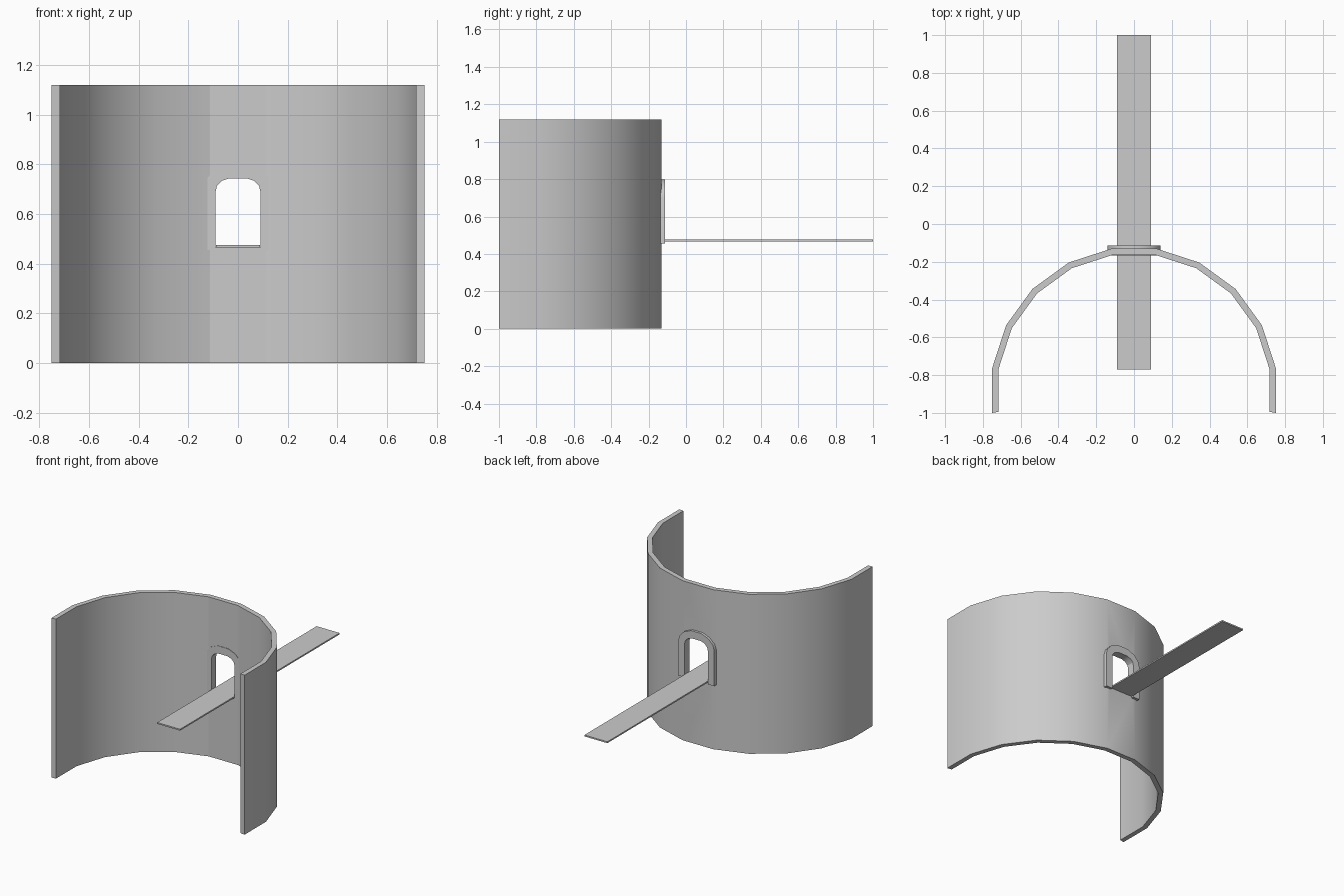
import bpy, bmesh, math

if "Cube" in bpy.data.objects:
    bpy.data.objects.remove(bpy.data.objects["Cube"])

CY, R_OUT, R_IN, H = -0.881, 0.76, 0.726, 1.12


def finish(name, bm, smooth=False):
    bmesh.ops.recalc_face_normals(bm, faces=bm.faces[:])
    me = bpy.data.meshes.new(name)
    bm.to_mesh(me)
    bm.free()
    ob = bpy.data.objects.new(name, me)
    bpy.context.collection.objects.link(ob)
    if smooth:
        me.shade_smooth()
        me.set_sharp_from_angle(angle=math.radians(30))
    return ob


def mirrored(right):
    """Full outline from its right half, bottom to top."""
    return right + [(-x, z) for x, z in reversed(right)]


def prism(bm, pts, y0, y1):
    f = bm.faces.new([bm.verts.new((x, y0, z)) for x, z in pts])
    geo = bmesh.ops.extrude_face_region(bm, geom=[f])["geom"]
    bmesh.ops.translate(bm, vec=(0, y1 - y0, 0),
                        verts=[v for v in geo if isinstance(v, bmesh.types.BMVert)])


# Curved wall: just over half of a 20-sided ring
bm = bmesh.new()
rings = []
for i in range(12):
    a = math.radians(-9 + 18 * i)
    rings.append([bm.verts.new((r * math.cos(a), CY + r * math.sin(a), z))
                  for r, z in ((R_OUT, 0), (R_OUT, H), (R_IN, H), (R_IN, 0))])
for p, q in zip(rings, rings[1:]):
    for k in range(4):
        n = (k + 1) % 4
        bm.faces.new((p[k], p[n], q[n], q[k]))
bm.faces.new(rings[0])
bm.faces.new(rings[-1])
wall = finish("curved_wall", bm)

# Window opening cut through the middle panel
cut_half = [(0.098, 0.466), (0.098, 0.69), (0.094, 0.717), (0.07, 0.74), (0.037, 0.752)]
bm = bmesh.new()
prism(bm, mirrored(cut_half), -0.3, 0.05)
cutter = finish("window_cutter", bm)
cutter.hide_render = True
mod = wall.modifiers.new("window", "BOOLEAN")
mod.operation, mod.solver, mod.object = "DIFFERENCE", "EXACT", cutter
deps = bpy.context.evaluated_depsgraph_get()
mesh = bpy.data.meshes.new_from_object(wall.evaluated_get(deps))
wall.modifiers.clear()
wall.data = mesh
bpy.data.objects.remove(cutter)
mesh.shade_smooth()
mesh.set_sharp_from_angle(angle=math.radians(30))

# Crisp seams where the flat middle panel meets the inner curve
seam_x = R_IN * math.sin(math.radians(9))
for e in mesh.edges:
    if all(abs(abs(mesh.vertices[v].co.x) - seam_x) < 0.002 for v in e.vertices):
        e.use_edge_sharp = True

# Arched window frame
inner = mirrored([(0.09, 0.455), (0.09, 0.69), (0.085, 0.713), (0.065, 0.734), (0.034, 0.744)])
outer = mirrored([(0.14, 0.455), (0.14, 0.70), (0.13, 0.738), (0.096, 0.774), (0.04, 0.797)])
bm = bmesh.new()
cols = [[bm.verts.new((x, y, z)) for (x, z), y in
         ((o, -0.167), (o, -0.113), (i, -0.113), (i, -0.167))]
        for o, i in zip(outer, inner)]
for p, q in zip(cols, cols[1:]):
    for k in range(4):
        n = (k + 1) % 4
        bm.faces.new((p[k], p[n], q[n], q[k]))
bm.faces.new(cols[0])
bm.faces.new(cols[-1])
finish("window_frame", bm, smooth=True)

# Long plank running through the window
bm = bmesh.new()
prism(bm, mirrored([(0.089, 0.466), (0.089, 0.476)]), -0.77, 1.0)
finish("plank", bm)
